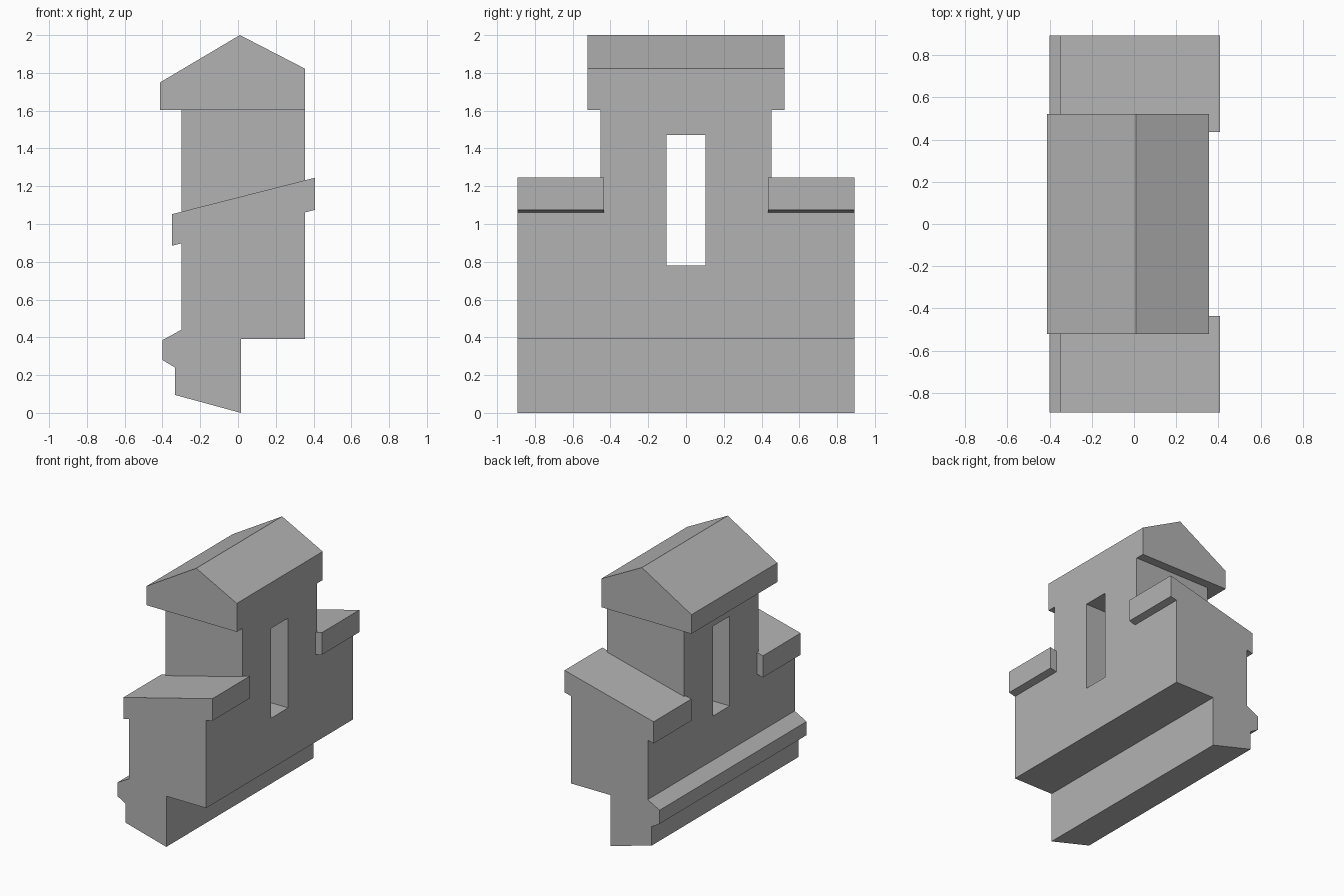
import bpy
import bmesh

cube = bpy.data.objects.get("Cube")
if cube:
    bpy.data.objects.remove(cube, do_unlink=True)

stone = bpy.data.materials.new("grey_stone")
stone.use_nodes = True
GREY = (0.45, 0.45, 0.45, 1)
stone.diffuse_color = GREY
stone.node_tree.nodes["Principled BSDF"].inputs["Base Color"].default_value = GREY


def prism(name, profile, y0, y1):
    """Extrude an (x, z) profile from y0 to y1."""
    bm = bmesh.new()
    face = bm.faces.new([bm.verts.new((x, y0, z)) for x, z in profile])
    side = bmesh.ops.extrude_face_region(bm, geom=[face])["geom"]
    verts = [v for v in side if isinstance(v, bmesh.types.BMVert)]
    bmesh.ops.translate(bm, verts=verts, vec=(0, y1 - y0, 0))
    bmesh.ops.recalc_face_normals(bm, faces=bm.faces)
    mesh = bpy.data.meshes.new(name)
    bm.to_mesh(mesh)
    bm.free()
    mesh.materials.append(stone)
    obj = bpy.data.objects.new(name, mesh)
    bpy.context.collection.objects.link(obj)
    return obj


def combine(target, tool, operation):
    """Apply a boolean and discard the tool object."""
    mod = target.modifiers.new(operation.lower(), "BOOLEAN")
    mod.operation = operation
    mod.solver = "EXACT"
    mod.object = tool
    bpy.context.view_layer.objects.active = target
    bpy.ops.object.modifier_apply(modifier=mod.name)
    bpy.data.objects.remove(tool, do_unlink=True)


BACK, FRONT = -0.30, 0.355    # wall faces in x
HALF = 0.893                  # half length in y

# Long wall with stepped base, moulded ledge and sloping shoulders
wall = prism("gatehouse_wall", [
    (0.015, 0), (0.015, 0.39), (FRONT, 0.39), (FRONT, 1.15),
    (BACK, 0.985), (BACK, 0.44), (-0.40, 0.385), (-0.40, 0.28),
    (-0.333, 0.24), (-0.333, 0.095)], -HALF, HALF)

# Sloping coping on each shoulder
coping = [(-0.35, 0.885), (-0.35, 1.052), (0.408, 1.245), (0.408, 1.075)]
for side in (-1, 1):
    y0, y1 = sorted((side * 0.435, side * HALF))
    combine(wall, prism("coping", coping, y0, y1), "UNION")

# Central tower
tower = [(BACK, 0.8), (FRONT, 0.8), (FRONT, 1.7), (BACK, 1.7)]
combine(wall, prism("tower", tower, -0.453, 0.453), "UNION")

# Gabled roof, flush with the wall on one side
roof = [(-0.412, 1.603), (-0.412, 1.75), (0.01, 2), (FRONT, 1.822), (FRONT, 1.603)]
combine(wall, prism("roof", roof, -0.522, 0.522), "UNION")

# Tall window through the tower
opening = [(-1, 0.78), (1, 0.78), (1, 1.47), (-1, 1.47)]
combine(wall, prism("window_cutter", opening, -0.103, 0.103), "DIFFERENCE")

# Merge coplanar faces
bm = bmesh.new()
bm.from_mesh(wall.data)
bmesh.ops.remove_doubles(bm, verts=bm.verts, dist=0.0005)
bmesh.ops.dissolve_limit(bm, angle_limit=0.01, verts=bm.verts, edges=bm.edges)
bm.to_mesh(wall.data)
bm.free()
